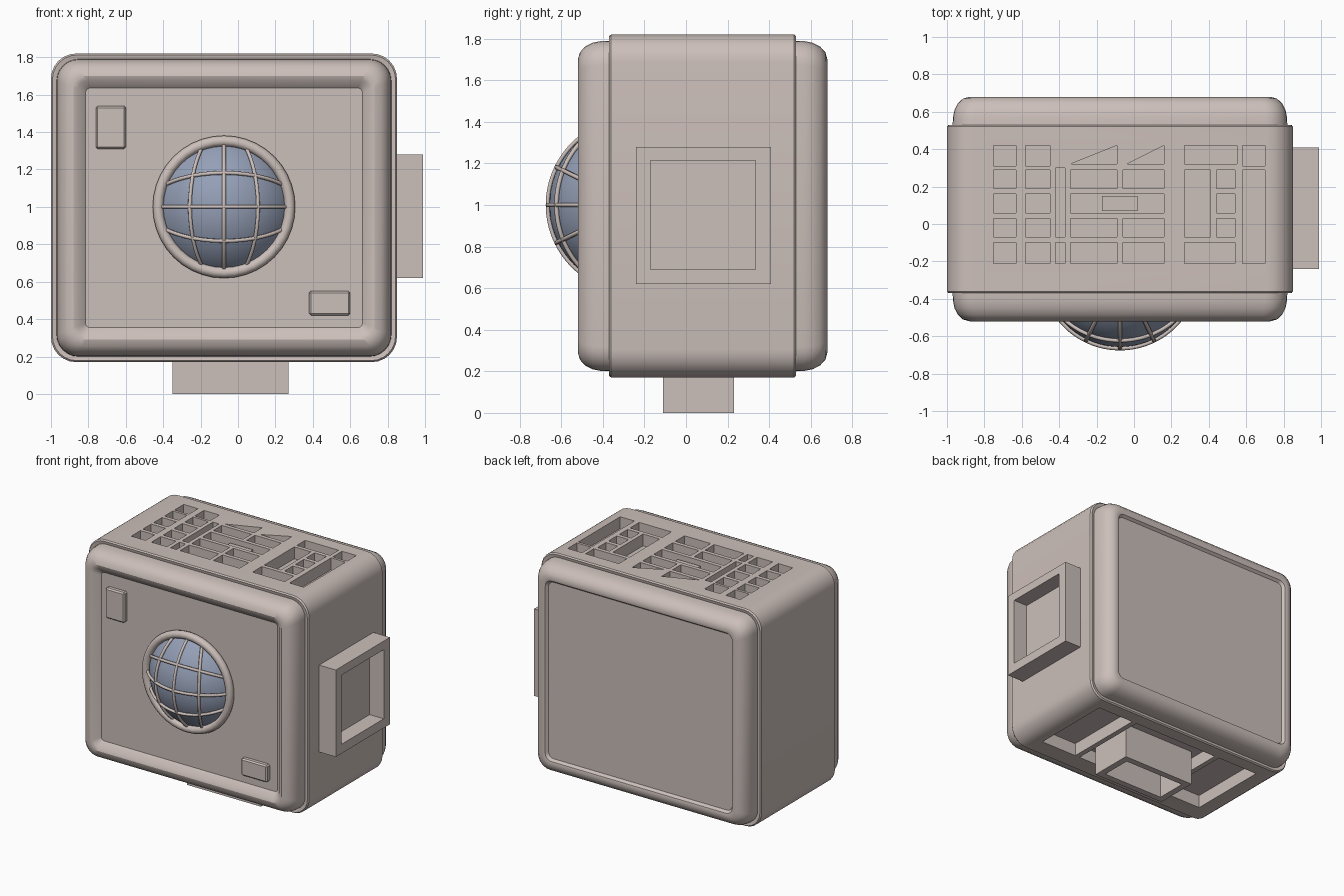
import bpy, bmesh, math
from mathutils import Vector, Matrix

if "Cube" in bpy.data.objects:
    bpy.data.objects.remove(bpy.data.objects["Cube"])

def material(name, rgb):
    m = bpy.data.materials.new(name)
    m.diffuse_color = (*rgb, 1)
    m.use_nodes = True
    m.node_tree.nodes["Principled BSDF"].inputs["Base Color"].default_value = m.diffuse_color
    return m

SHELL = material("warm_grey_plastic", (0.60, 0.52, 0.49))
GLASS = material("blue_grey_glass", (0.30, 0.35, 0.47))
CX, CZ = -0.075, 0.995          # centre of the casing in the front view

def finish(name, bm, mat, smooth=None):
    bmesh.ops.recalc_face_normals(bm, faces=bm.faces)
    me = bpy.data.meshes.new(name)
    bm.to_mesh(me)
    bm.free()
    me.materials.append(mat)
    ob = bpy.data.objects.new(name, me)
    bpy.context.collection.objects.link(ob)
    if smooth:
        bpy.ops.object.select_all(action='DESELECT')
        ob.select_set(True)
        bpy.context.view_layer.objects.active = ob
        bpy.ops.object.shade_smooth_by_angle(angle=math.radians(smooth))
    return ob

def add_box(bm, x0, x1, y0, y1, z0, z1):
    size = Matrix.Diagonal((x1 - x0, y1 - y0, z1 - z0, 1))
    mid = Matrix.Translation(((x0 + x1) / 2, (y0 + y1) / 2, (z0 + z1) / 2))
    return bmesh.ops.create_cube(bm, size=1, matrix=mid @ size)['verts']

def add_wedge(bm, x0, x1, y0, y1, z0, z1):
    pts = [(x0, y0), (x1, y0), (x1, y1)]
    lo = [bm.verts.new((x, y, z0)) for x, y in pts]
    hi = [bm.verts.new((x, y, z1)) for x, y in pts]
    bm.faces.new(lo)
    bm.faces.new(hi)
    for i in range(3):
        j = (i + 1) % 3
        bm.faces.new((lo[i], lo[j], hi[j], hi[i]))

def rounded_loop(bm, y, inset, n=6):
    hx, hz = 0.925 - inset, 0.825 - inset
    r = max(0.135 - inset * 0.6, 0.015)
    out = []
    for k, (sx, sz) in enumerate([(1, 1), (-1, 1), (-1, -1), (1, -1)]):
        for i in range(n + 1):
            a = math.pi / 2 * (k + i / n)
            out.append(bm.verts.new((CX + sx * (hx - r) + r * math.cos(a), y,
                                     CZ + sz * (hz - r) + r * math.sin(a))))
    return out

# Casing: raised middle band, softly rounded caps, sunken front and back panels
profile = [(-0.475, 0.185), (-0.512, 0.145), (-0.52, 0.12), (-0.51, 0.085),
           (-0.485, 0.058), (-0.45, 0.04), (-0.41, 0.032), (-0.365, 0.03),
           (-0.37, 0.008), (-0.36, 0.0), (0.52, 0.0), (0.53, 0.008),
           (0.525, 0.03), (0.57, 0.032), (0.61, 0.04), (0.645, 0.058),
           (0.67, 0.085), (0.68, 0.12), (0.675, 0.14), (0.655, 0.155)]
bm = bmesh.new()
loops = [rounded_loop(bm, y, d) for y, d in profile]
for a, b in zip(loops, loops[1:]):
    for i in range(len(a)):
        j = (i + 1) % len(a)
        bm.faces.new((a[i], a[j], b[j], b[i]))
bm.faces.new(loops[0])
bm.faces.new(loops[-1])
casing = finish("casing", bm, SHELL)

# Grille openings cut into the top, and recesses in the underside
rows = [(0.31, 0.42), (0.19, 0.29), (0.06, 0.16), (-0.07, 0.03), (-0.21, -0.10)]
cells = [(-0.75, -0.63, *r) for r in rows] + [(-0.58, -0.45, *r) for r in rows]
cells += [(x0, x1, *r) for r in rows[1:] for x0, x1 in ((-0.34, -0.09), (-0.06, 0.16))
          if r != rows[2]]
cells += [(0.44, 0.54, *r) for r in rows[1:4]]
cells += [(-0.42, -0.37, -0.07, 0.30), (-0.42, -0.37, -0.21, -0.10),
          (-0.34, 0.16, 0.06, 0.16), (0.27, 0.55, 0.32, 0.42),
          (0.58, 0.70, 0.31, 0.42), (0.27, 0.41, -0.07, 0.29),
          (0.58, 0.70, -0.21, 0.29), (0.27, 0.54, -0.21, -0.10)]
bm = bmesh.new()
for c in cells:
    add_box(bm, *c, 1.73, 1.90)
for x0, x1 in ((-0.34, -0.09), (-0.04, 0.16)):
    add_wedge(bm, x0, x1, 0.32, 0.42, 1.73, 1.90)
for x0, x1 in ((-0.80, -0.45), (-0.41, 0.33), (0.37, 0.68)):
    add_box(bm, x0, x1, -0.22, 0.42, 0.10, 0.27)
cutter = finish("grille_cutter", bm, SHELL)
cutter.hide_render = True
mod = casing.modifiers.new("grille", 'BOOLEAN')
mod.operation, mod.solver, mod.object = 'DIFFERENCE', 'EXACT', cutter
bpy.ops.object.select_all(action='DESELECT')
casing.select_set(True)
bpy.context.view_layer.objects.active = casing
bpy.ops.object.modifier_apply(modifier=mod.name)
bpy.data.objects.remove(cutter)
bpy.ops.object.shade_smooth_by_angle(angle=math.radians(32))

# Short bridge across the middle grille row
bm = bmesh.new()
add_box(bm, -0.17, 0.02, 0.07, 0.15, 1.72, 1.785)
finish("grille_bridge", bm, SHELL)

def frame(name, u, v, iu, iv, base, tip, axes):
    """Hollow rectangular frame; axes maps (u, v, depth) to xyz."""
    bm = bmesh.new()
    def ring(a, b, d):
        return [bm.verts.new(axes(p, q, d)) for p, q in
                ((a[0], b[0]), (a[1], b[0]), (a[1], b[1]), (a[0], b[1]))]
    floor = base + 0.3 * (tip - base)
    rs = [ring(u, v, base), ring(u, v, tip), ring(iu, iv, tip), ring(iu, iv, floor)]
    for a, b in zip(rs, rs[1:]):
        for i in range(4):
            j = (i + 1) % 4
            bm.faces.new((a[i], a[j], b[j], b[i]))
    bm.faces.new(rs[0])
    bm.faces.new(rs[-1])
    return finish(name, bm, SHELL)

# Side frame and foot
frame("side_frame", (-0.24, 0.41), (0.62, 1.28), (-0.17, 0.335), (0.69, 1.215),
      0.82, 0.99, lambda u, v, d: (d, u, v))
frame("foot", (-0.35, 0.27), (-0.11, 0.23), (-0.30, 0.22), (-0.06, 0.18),
      0.30, 0.0, lambda u, v, d: (u, v, d))

# Front buttons
for name, b in (("upper_button", (-0.76, -0.60, 1.31, 1.54)),
                ("lower_button", (0.38, 0.60, 0.42, 0.55))):
    bm = bmesh.new()
    add_box(bm, b[0], b[1], -0.51, -0.46, b[2], b[3])
    bmesh.ops.bevel(bm, geom=bm.edges[:], offset=0.01, segments=1, affect='EDGES')
    finish(name, bm, SHELL)

# Lens dome
R, CY = 0.415, -0.25
centre = Vector((CX, CY, 1.0))
bm = bmesh.new()
bmesh.ops.create_uvsphere(bm, u_segments=48, v_segments=36, radius=R - 0.008,
    matrix=Matrix.Translation(centre) @ Matrix.Rotation(math.pi / 2, 4, 'X'))
bmesh.ops.delete(bm, geom=[v for v in bm.verts if v.co.y > -0.42], context='VERTS')
dome = finish("lens_dome", bm, GLASS, 40)

# Lens ring
bpy.ops.mesh.primitive_torus_add(major_segments=40, minor_segments=10,
    major_radius=0.352, minor_radius=0.029, location=(CX, -0.492, 1.0),
    rotation=(math.pi / 2, 0, 0))
ring = bpy.context.object
ring.name = "lens_ring"
ring.data.materials.append(SHELL)
bpy.ops.object.shade_smooth_by_angle(angle=math.radians(60))

# Lens guard bars: great-circle arcs in both directions
cu = bpy.data.curves.new("lens_guard", 'CURVE')
cu.dimensions = '3D'
cu.bevel_depth, cu.bevel_resolution = 0.011, 1
cu.materials.append(SHELL)
for upright in (True, False):
    for tilt in (-26, 0, 26):
        t = math.radians(tilt)
        pts = []
        for i in range(-20, 21):
            a = math.radians(i * 3)
            side, fwd = math.sin(t) * math.cos(a), math.cos(t) * math.cos(a)
            x, z = (side, math.sin(a)) if upright else (math.sin(a), side)
            if math.hypot(x, z) * R < 0.35:
                pts.append(centre + R * Vector((x, -fwd, z)))
        sp = cu.splines.new('POLY')
        sp.points.add(len(pts) - 1)
        for p, co in zip(sp.points, pts):
            p.co = (*co, 1)
guard = bpy.data.objects.new("lens_guard", cu)
bpy.context.collection.objects.link(guard)
